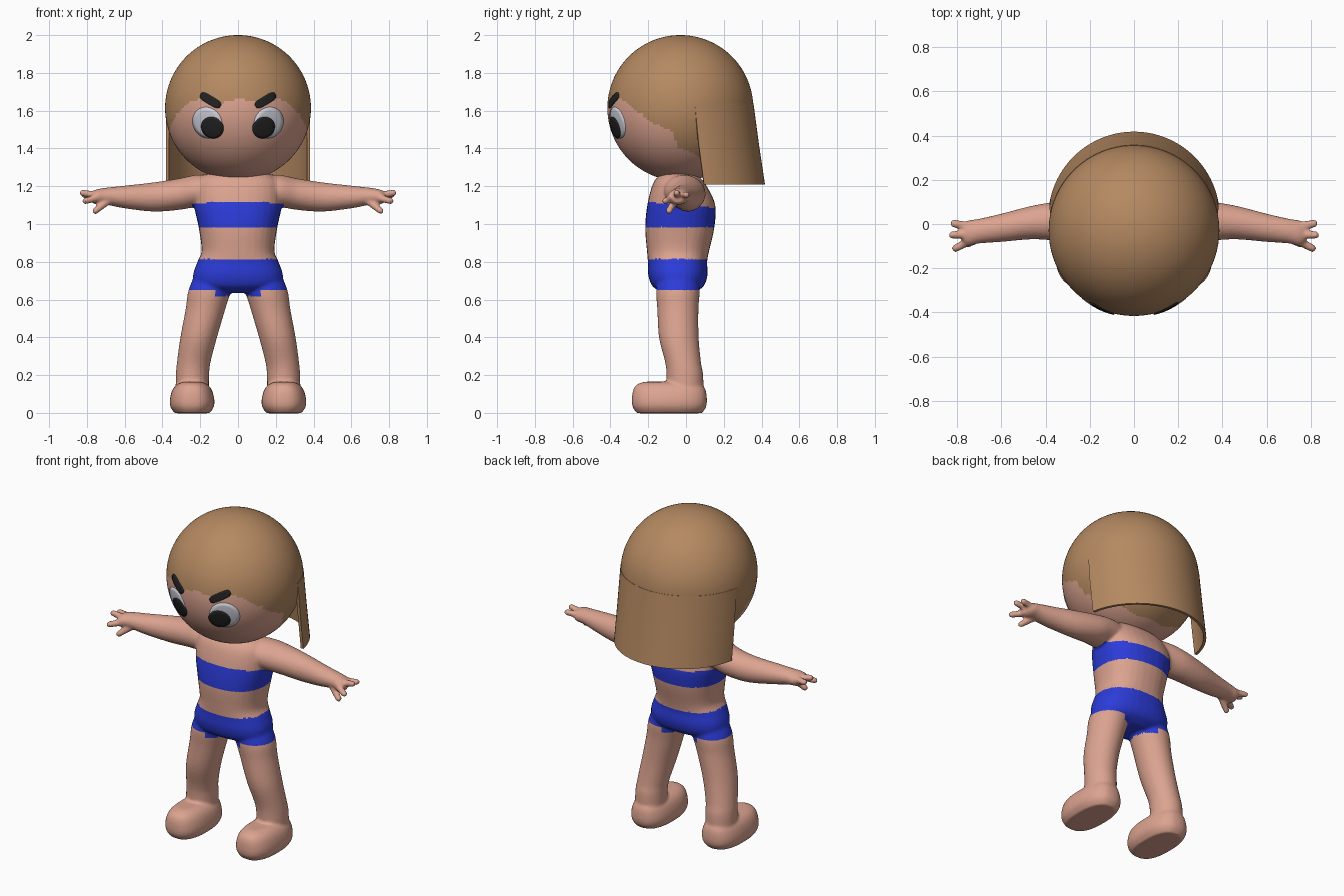
import bpy, bmesh, math
from mathutils import Vector

if "Cube" in bpy.data.objects:
    bpy.data.objects.remove(bpy.data.objects["Cube"])

HEAD = Vector((0, -0.03, 1.614))
R = 0.386


def material(name, rgb):
    m = bpy.data.materials.new(name)
    m.diffuse_color = (*rgb, 1)
    m.use_nodes = True
    m.node_tree.nodes["Principled BSDF"].inputs["Base Color"].default_value = m.diffuse_color
    return m


SKIN = material("skin", (0.72, 0.37, 0.28))
HAIR = material("hair_brown", (0.46, 0.25, 0.12))
BLUE = material("swimsuit_blue", (0.025, 0.045, 0.70))
WHITE = material("eye_white", (0.62, 0.62, 0.70))
BLACK = material("eye_black", (0.016, 0.016, 0.016))


def make_object(name, bm, *mats):
    bmesh.ops.recalc_face_normals(bm, faces=bm.faces)
    for f in bm.faces:
        f.smooth = True
    me = bpy.data.meshes.new(name)
    bm.to_mesh(me)
    bm.free()
    ob = bpy.data.objects.new(name, me)
    bpy.context.collection.objects.link(ob)
    for m in mats:
        me.materials.append(m)
    return ob


def smooth_path(pts, steps=5):
    """Catmull-Rom through section tuples."""
    p = [Vector(q) for q in pts]
    p = [p[0]] + p + [p[-1]]
    out = []
    for i in range(1, len(p) - 2):
        a, b, c, d = p[i - 1:i + 3]
        for k in range(steps):
            t = k / steps
            out.append(0.5 * (2 * b + (c - a) * t + (2 * a - 5 * b + 4 * c - d) * t * t
                              + (3 * b - a - 3 * c + d) * t ** 3))
    return out + [p[-1]]


def loft(bm, sections, axis, power=2.0, n=32, side=1):
    """Sections are (position on axis, two centres, two radii)."""
    rings = []
    for pos, c1, c2, r1, r2 in smooth_path(sections):
        ring = []
        for i in range(n):
            a = math.tau * i / n
            co, si = math.cos(a), math.sin(a)
            u = c1 + r1 * math.copysign(abs(co) ** (2 / power), co)
            v = c2 + r2 * math.copysign(abs(si) ** (2 / power), si)
            x, y, z = (pos, u, v) if axis == 'x' else (u, v, pos)
            ring.append(bm.verts.new((x * side, y, z)))
        rings.append(ring)
    for a, b in zip(rings, rings[1:]):
        for i in range(n):
            j = (i + 1) % n
            bm.faces.new((a[i], a[j], b[j], b[i]))
    bm.faces.new(rings[0][::-1])
    bm.faces.new(rings[-1])


def finger(bm, start, end, r, side):
    """Rounded tapered finger made of overlapping balls."""
    s, e = Vector(start), Vector(end)
    for k in range(9):
        p = s.lerp(e, k / 8)
        g = bmesh.ops.create_icosphere(bm, subdivisions=2, radius=r * (1 - 0.12 * k / 8))
        bmesh.ops.translate(bm, verts=g["verts"], vec=(p.x * side, p.y, p.z))


# Body: torso, limbs and hands fused into one skin
bm = bmesh.new()
loft(bm, [(0.635, 0, -0.04, 0.13, 0.08), (0.67, 0, -0.042, 0.225, 0.135),
          (0.73, 0, -0.043, 0.238, 0.157), (0.80, 0, -0.045, 0.215, 0.157),
          (0.86, 0, -0.042, 0.193, 0.165), (0.98, 0, -0.033, 0.208, 0.183),
          (1.10, 0, -0.025, 0.232, 0.180), (1.20, 0, -0.035, 0.225, 0.145),
          (1.25, 0, -0.04, 0.19, 0.11), (1.28, 0, -0.04, 0.12, 0.07)], 'z', 2.3)
for s in (1, -1):
    # Leg
    loft(bm, [(0.08, 0.243, -0.005, 0.088, 0.098), (0.20, 0.241, -0.006, 0.088, 0.097),
              (0.27, 0.234, -0.016, 0.089, 0.095), (0.40, 0.208, -0.038, 0.097, 0.105),
              (0.55, 0.172, -0.043, 0.105, 0.109), (0.65, 0.150, -0.043, 0.112, 0.115),
              (0.75, 0.13, -0.043, 0.09, 0.10)], 'z', side=s)
    # Foot
    loft(bm, [(-0.002, 0.243, -0.088, 0.092, 0.172), (0.03, 0.243, -0.088, 0.114, 0.194),
              (0.07, 0.243, -0.088, 0.118, 0.199), (0.12, 0.243, -0.088, 0.105, 0.192),
              (0.15, 0.243, -0.088, 0.082, 0.172), (0.165, 0.243, -0.088, 0.05, 0.13)],
         'z', 2.5, side=s)
    # Arm
    loft(bm, [(0.10, -0.02, 1.18, 0.09, 0.08), (0.22, -0.01, 1.175, 0.105, 0.085),
              (0.32, 0.01, 1.157, 0.093, 0.083), (0.45, 0.008, 1.143, 0.077, 0.077),
              (0.60, -0.017, 1.143, 0.064, 0.060), (0.70, -0.032, 1.147, 0.056, 0.045),
              (0.75, -0.042, 1.143, 0.058, 0.040), (0.775, -0.045, 1.142, 0.04, 0.028)],
         'x', side=s)
    # Fingers and thumb
    finger(bm, (0.74, -0.01, 1.15), (0.815, 0.002, 1.155), 0.021, s)
    finger(bm, (0.74, -0.045, 1.15), (0.822, -0.05, 1.165), 0.021, s)
    finger(bm, (0.74, -0.075, 1.14), (0.808, -0.110, 1.122), 0.021, s)
    finger(bm, (0.69, -0.06, 1.12), (0.755, -0.090, 1.070), 0.021, s)
body = make_object("body", bm, SKIN, BLUE)
bpy.context.view_layer.objects.active = body
body.select_set(True)
rm = body.modifiers.new("fuse", 'REMESH')
rm.mode = 'VOXEL'
rm.voxel_size = 0.0085
rm.use_smooth_shade = True
sm = body.modifiers.new("soften", 'SMOOTH')
sm.factor = 0.5
sm.iterations = 5
for m in ("fuse", "soften"):
    bpy.ops.object.modifier_apply(modifier=m)

# Swimsuit colours by height
for f in body.data.polygons:
    x, y, z = f.center
    hem = 0.65 if abs(x) > 0.12 else 0.62
    top = 1.117 - 0.09 * (y + 0.2)
    shorts = hem < z < 0.815
    band = 0.985 < z < top and abs(x) < 0.24
    f.material_index = int(shorts or band)
    f.use_smooth = True

# Head with painted hairline
LINE = [(-0.5, 1.655), (-0.33, 1.65), (-0.24, 1.595), (-0.18, 1.54), (-0.07, 1.487),
        (-0.04, 1.41), (0.05, 1.38), (0.12, 1.30), (0.2, 1.2)]


def hairline(x, y):
    for (a, za), (b, zb) in zip(LINE, LINE[1:]):
        if y < b:
            return za + (zb - za) * (y - a) / (b - a) + 0.008 * math.sin(x * 30 + 1.5)
    return 0


bm = bmesh.new()
bmesh.ops.create_uvsphere(bm, u_segments=128, v_segments=96, radius=R)
bmesh.ops.translate(bm, verts=bm.verts, vec=HEAD)
for f in bm.faces:
    c = f.calc_center_median()
    f.material_index = int(c.z > hairline(c.x, c.y))
make_object("head", bm, SKIN, HAIR)

# Long hair sheet hanging behind the head
bm = bmesh.new()
N, outer, inner = 48, [], []
for z, cy, r, a0 in ((1.64, -0.03, 0.387, 0.20), (1.43, -0.003, 0.388, 0.18),
                     (1.21, 0.030, 0.388, 0.17)):
    for rows, rad in ((outer, r), (inner, r - 0.016)):
        rows.append([])
        for i in range(N + 1):
            a = a0 + (math.pi - 2 * a0) * i / N
            rows[-1].append(bm.verts.new((rad * math.cos(a), cy + rad * math.sin(a), z)))
for rows in (outer, inner):
    for a, b in zip(rows, rows[1:]):
        for i in range(N):
            bm.faces.new((a[i], a[i + 1], b[i + 1], b[i]))
for k in (0, 2):
    for i in range(N):
        bm.faces.new((outer[k][i], outer[k][i + 1], inner[k][i + 1], inner[k][i]))
for k in (0, 1):
    for i in (0, N):
        bm.faces.new((outer[k][i], outer[k + 1][i], inner[k + 1][i], inner[k][i]))
sheet = make_object("back_hair", bm, HAIR)
bpy.ops.object.select_all(action='DESELECT')
bpy.context.view_layer.objects.active = sheet
sheet.select_set(True)
bpy.ops.object.shade_smooth_by_angle(angle=math.radians(40))


def face_patch(name, x, z, ru, rv, roll, lift, mat, power=2.0):
    """Thin patch wrapped on the front of the head."""
    dx, dz = x, z - HEAD.z
    d = Vector((dx, -math.sqrt(R * R - dx * dx - dz * dz), dz)).normalized()
    u = Vector((0, 0, 1)).cross(d).normalized()
    v = d.cross(u)
    u, v = (u * math.cos(roll) + v * math.sin(roll), v * math.cos(roll) - u * math.sin(roll))
    bm = bmesh.new()
    n, rings = 40, []
    for t, h in ((1.0, -0.004), (1.0, lift), (0.75, lift), (0.5, lift), (0.25, lift)):
        ring = []
        for i in range(n):
            a = math.tau * i / n
            co, si = math.cos(a), math.sin(a)
            p = (d * R + u * (t * ru * math.copysign(abs(co) ** (2 / power), co))
                 + v * (t * rv * math.copysign(abs(si) ** (2 / power), si)))
            ring.append(bm.verts.new(HEAD + p.normalized() * (R + h)))
        rings.append(ring)
    for a, b in zip(rings, rings[1:]):
        for i in range(n):
            j = (i + 1) % n
            bm.faces.new((a[i], a[j], b[j], b[i]))
    bm.faces.new(rings[-1])
    make_object(name, bm, mat)


# Eyes, pupils and frowning brows
for s, side in ((1, "left"), (-1, "right")):
    face_patch("eye_" + side, s * 0.166, 1.535, 0.088, 0.086, 0, 0.003, WHITE)
    face_patch("pupil_" + side, s * 0.136, 1.510, 0.063, 0.059, 0, 0.006, BLACK)
    face_patch("brow_" + side, s * 0.146, 1.655, 0.066, 0.022, s * 0.5, 0.006, BLACK, 3.5)
